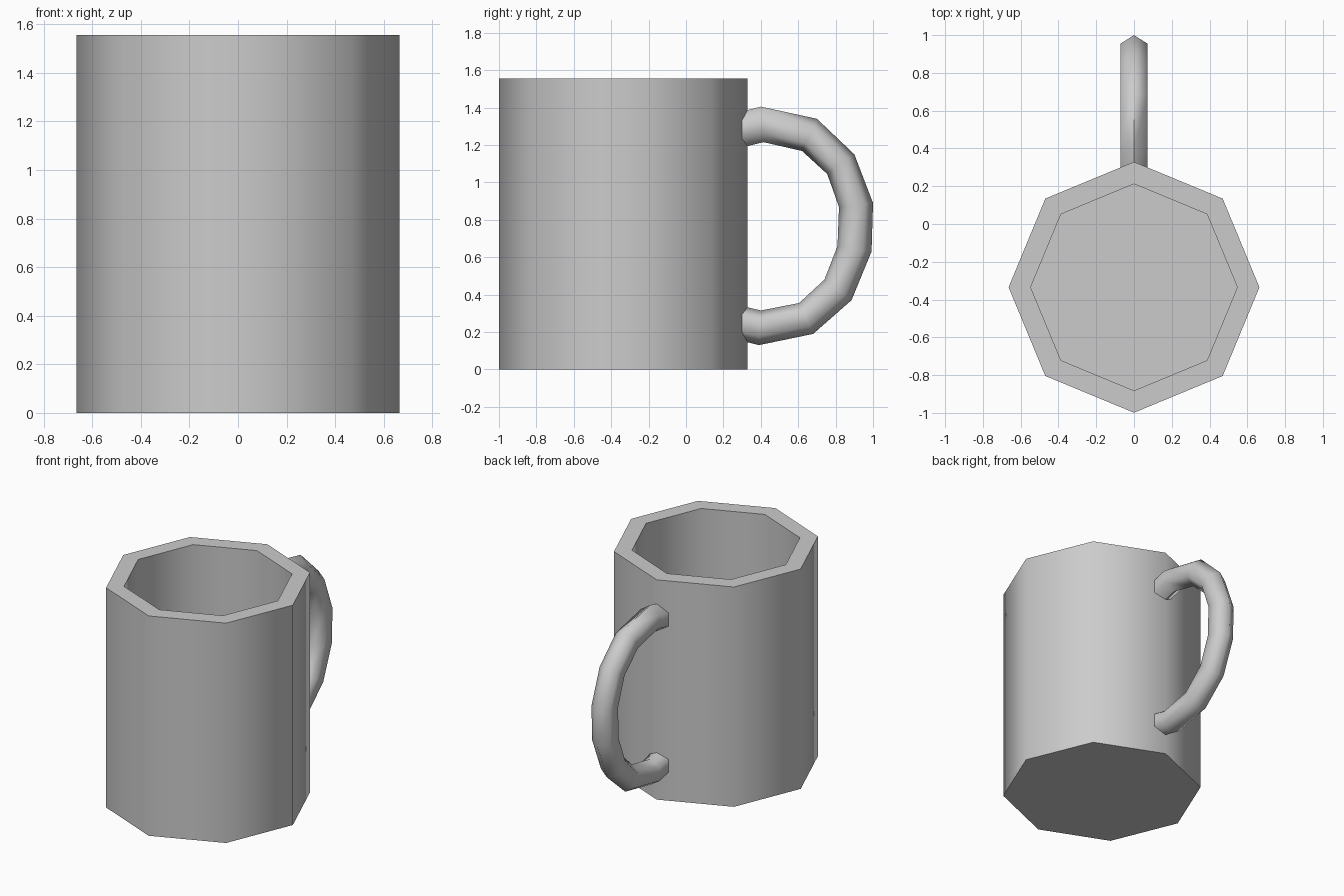
import bpy, bmesh, math
from mathutils import Vector

if "Cube" in bpy.data.objects:
    bpy.data.objects.remove(bpy.data.objects["Cube"])


def loft(name, rings):
    """Skin a list of equal-length rings and cap both ends."""
    bm = bmesh.new()
    loops = [[bm.verts.new(p) for p in ring] for ring in rings]
    n = len(loops[0])
    for a, b in zip(loops, loops[1:]):
        for i in range(n):
            j = (i + 1) % n
            bm.faces.new((a[i], a[j], b[j], b[i]))
    bm.faces.new(loops[0])
    bm.faces.new(loops[-1])
    bmesh.ops.recalc_face_normals(bm, faces=bm.faces)
    mesh = bpy.data.meshes.new(name)
    bm.to_mesh(mesh)
    bm.free()
    obj = bpy.data.objects.new(name, mesh)
    bpy.context.collection.objects.link(obj)
    bpy.ops.object.select_all(action='DESELECT')
    obj.select_set(True)
    bpy.context.view_layer.objects.active = obj
    bpy.ops.object.shade_smooth_by_angle(angle=math.radians(65))
    return obj


def octagon(r, z, cy=-0.335):
    return [(r * math.sin(i * math.pi / 4), cy + r * math.cos(i * math.pi / 4), z)
            for i in range(8)]


# Eight-sided cup: outside wall, rim, inside wall and floor
loft("cup_body", [octagon(0.664, 0), octagon(0.664, 1.556),
                  octagon(0.547, 1.556), octagon(0.547, 0.12)])

# Handle: outer and inner (y, z) of each six-sided ring, ends sunk in the wall
sections = [((0.25, 1.365), (0.25, 1.175)), ((0.40, 1.405), (0.415, 1.215)),
            ((0.70, 1.34), (0.62, 1.168)), ((0.90, 1.15), (0.755, 1.045)),
            ((1.0, 0.89), (0.818, 0.868)), ((0.992, 0.63), (0.81, 0.66)),
            ((0.885, 0.37), (0.74, 0.48)), ((0.68, 0.19), (0.605, 0.355)),
            ((0.39, 0.13), (0.40, 0.315)), ((0.25, 0.165), (0.25, 0.352))]
rings = []
for outer, inner in sections:
    o, i = Vector((0, *outer)), Vector((0, *inner))
    mid, half = (o + i) / 2, (o - i) / 2
    rings.append([mid + half * math.cos(k * math.pi / 3)
                  + Vector((0.083 * math.sin(k * math.pi / 3), 0, 0)) for k in range(6)])
loft("handle", rings)
